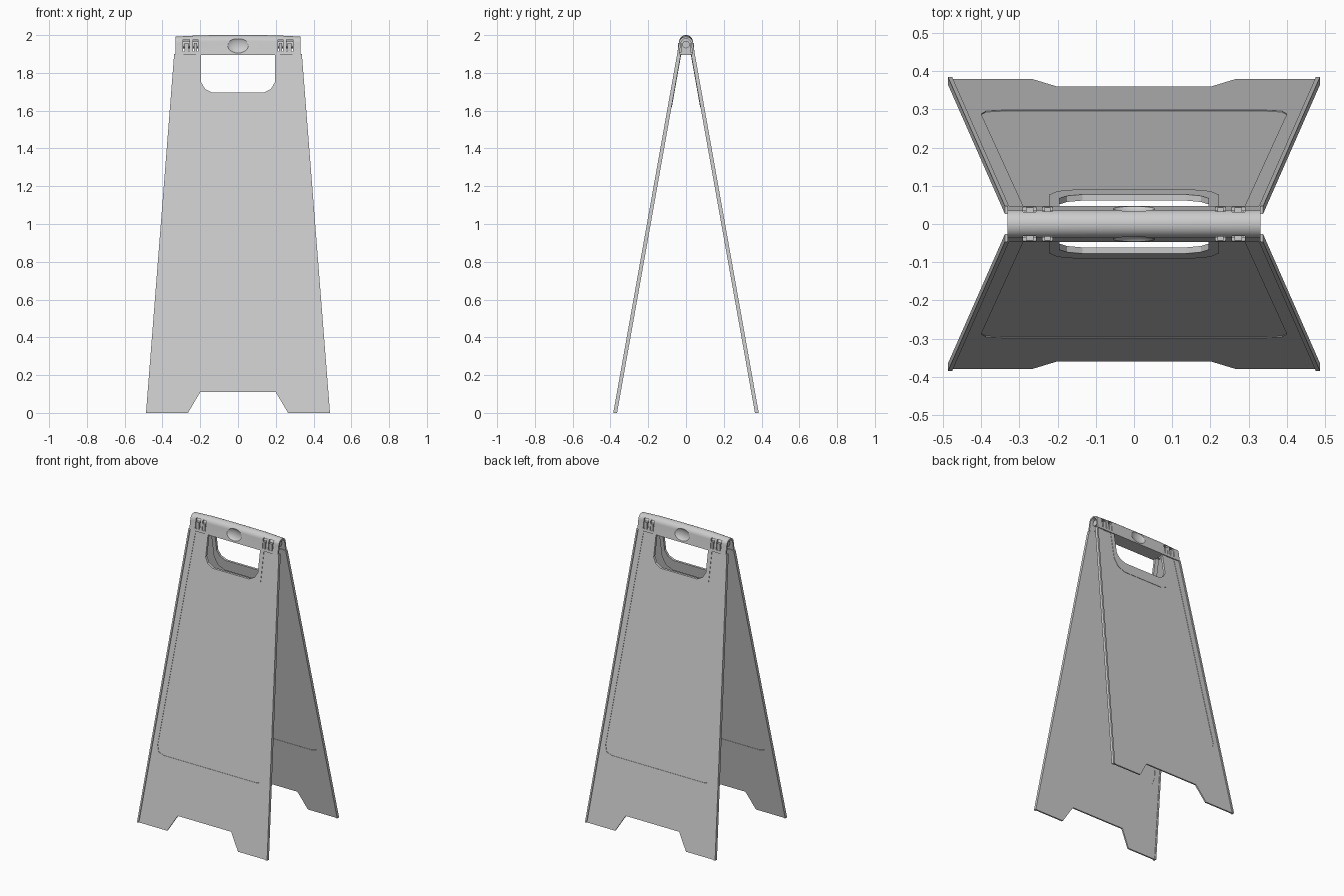
import bpy, bmesh, math

if "Cube" in bpy.data.objects:
    bpy.data.objects.remove(bpy.data.objects["Cube"])

SLOPE, FOOT, TOP = 0.178, 0.385, 1.90


def make(name, bm, smooth=False):
    bmesh.ops.recalc_face_normals(bm, faces=bm.faces)
    me = bpy.data.meshes.new(name)
    bm.to_mesh(me)
    bm.free()
    ob = bpy.data.objects.new(name, me)
    bpy.context.collection.objects.link(ob)
    if smooth:
        me.shade_smooth()
    return ob


def loft(name, rings):
    bm = bmesh.new()
    rs = [[bm.verts.new(p) for p in r] for r in rings]
    n = len(rs[0])
    for a, b in zip(rs, rs[1:]):
        for i in range(n):
            j = (i + 1) % n
            bm.faces.new((a[i], a[j], b[j], b[i]))
    bm.faces.new(rs[0])
    bm.faces.new(rs[-1])
    return make(name, bm)


def slab(name, pts, d0, d1, side):
    """Extrude an x-z outline through the leaning panel, depths from its outer face."""
    return loft(name, [[(x, side * (FOOT - SLOPE * z - d), z) for x, z in pts]
                       for d in (d0, d1)])


def both(half):
    return half + [(-x, z) for x, z in reversed(half)]


def box(name, c, s):
    x, y, z = (v / 2 for v in s)
    return loft(name, [[(c[0] + i * x, c[1] + j * y, c[2] + k * z)
                        for j, k in ((-1, -1), (1, -1), (1, 1), (-1, 1))] for i in (-1, 1)])


def arch(inset, low):
    r = 0.037 - inset
    b = FOOT - SLOPE * low - inset
    cap = [(r * math.cos(math.pi * i / 16), 1.963 + r * math.sin(math.pi * i / 16))
           for i in range(17)]
    return [(b, low)] + cap + [(-b, low)]


def cut(ob, cutter):
    m = ob.modifiers.new("cut", 'BOOLEAN')
    m.operation, m.solver, m.object = 'DIFFERENCE', 'EXACT', cutter
    bpy.context.view_layer.objects.active = ob
    bpy.ops.object.modifier_apply(modifier=m.name)
    bpy.data.objects.remove(cutter)


# outlines shared by both panels (right half)
base = [(0.2, 0.11), (0.265, 0), (0.483, 0), (0.335, TOP)]
hole = [(0.195, TOP), (0.195, 1.75), (0.175, 1.715), (0.135, 1.695)]
field = [(0.287, TOP), (0.40, 0.51), (0.387, 0.468), (0.345, 0.456)]
rim = [(0.15, 1.62), (0.2, 1.645), (0.223, 1.70), (0.223, TOP)]
lip = [(0.476, 0), (0.487, 0), (0.338, TOP), (0.327, TOP)]

for side, tag in ((-1, "front"), (1, "back")):
    slab(tag + "_panel_sheet", both(base + hole), 0.0085, 0.0135, side)
    # the border and handle rim are bands: outer half, then inner half
    for s in (1, -1):
        # thicker side and foot border, split at the centre line
        pts = [(0, 0.11)] + base + field + [(0, 0.456)]
        slab(tag + "_panel_border", [(s * x, z) for x, z in pts], 0.006, 0.016, side)
        # reinforced band round the hand hole
        pts = [(0, 1.62)] + rim + hole + [(0, 1.695)]
        slab(tag + "_hand_hole_rim", [(s * x, z) for x, z in pts], 0.006, 0.022, side)
        # raised outer edge
        slab(tag + "_edge_lip", [(s * x, z) for x, z in lip], 0, 0.02, side)

# rounded carrying handle with slightly lower ends
cap = loft("carry_handle", [[(x, y, 1.895 + (z - 1.895) * k) for y, z in arch(0, 1.895)]
                            for x, k in ((-0.331, 0.92), (-0.2, 0.99), (-0.05, 1),
                                         (0.05, 1), (0.2, 0.99), (0.331, 0.92))])
for s in (-1, 1):
    # hollow ends
    cut(cap, loft("end_cutter", [[(s * x, y, 1.88 + (z - 1.88) * 0.93)
                                  for y, z in arch(0.011, 1.88)] for x in (0.2, 0.36)]))
    # thumb dimple
    bm = bmesh.new()
    bmesh.ops.create_uvsphere(bm, u_segments=32, v_segments=16, radius=1)
    for v in bm.verts:
        v.co = (v.co.x * 0.064, s * 0.055 + v.co.y * 0.03, 1.95 + v.co.z * 0.047)
    cut(cap, make("dimple_cutter", bm))
    # hinge slots with their knuckles
    for y in (-1, 1):
        for x, w in ((0.273, 0.034), (0.226, 0.026)):
            cut(cap, box("slot_cutter", (s * x, y * 0.045, 1.945), (w, 0.05, 0.066)))
            box("hinge_knuckle", (s * x, y * 0.034, 1.932), (w * 0.6, 0.018, 0.05))

bpy.ops.object.select_all(action='DESELECT')
cap.select_set(True)
bpy.context.view_layer.objects.active = cap
bpy.ops.object.shade_smooth_by_angle(angle=math.radians(30))

# hinge pins inside the hollow ends
for s in (-1, 1):
    ring = [(0.02 * math.cos(math.tau * i / 16), 1.95 + 0.02 * math.sin(math.tau * i / 16))
            for i in range(16)]
    loft("hinge_pin", [[(s * x, y, z) for y, z in ring] for x in (0.195, 0.315)])
